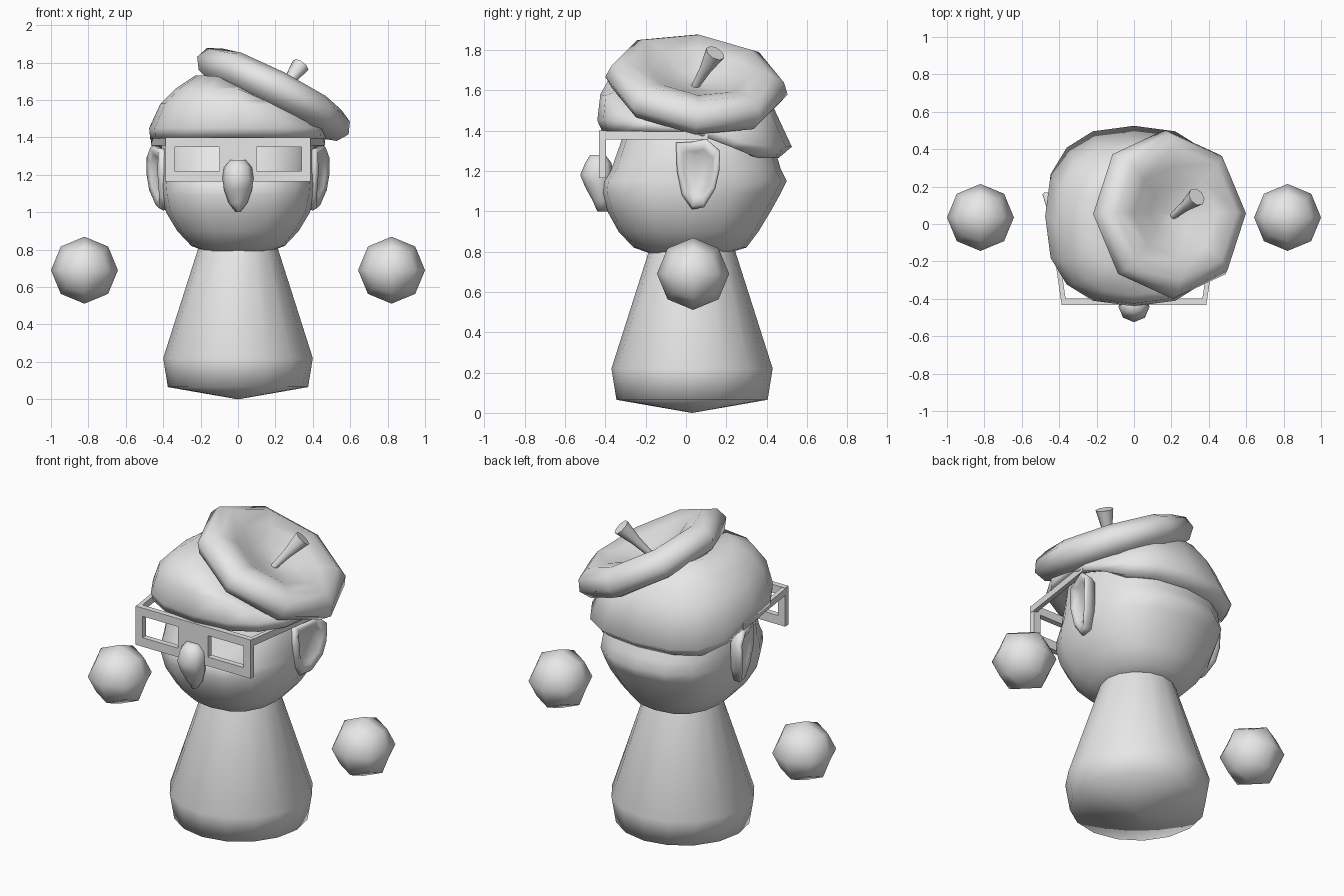
import bpy, bmesh, math
from mathutils import Matrix, Vector

if "Cube" in bpy.data.objects:
    bpy.data.objects.remove(bpy.data.objects["Cube"])

GREY = (0.8, 0.8, 0.8, 1.0)
mat = bpy.data.materials.new("plain grey")
mat.use_nodes = True
mat.diffuse_color = GREY
mat.node_tree.nodes["Principled BSDF"].inputs["Base Color"].default_value = GREY


def finish(name, bm, angle=180):
    """Turn a bmesh into a coloured object; angle 0 means flat shading."""
    bmesh.ops.remove_doubles(bm, verts=bm.verts, dist=0.0005)
    bmesh.ops.recalc_face_normals(bm, faces=bm.faces)
    for f in bm.faces:
        f.smooth = angle > 0
    for e in bm.edges:
        e.smooth = e.calc_face_angle(0) <= math.radians(angle)
    me = bpy.data.meshes.new(name)
    bm.to_mesh(me)
    bm.free()
    me.materials.append(mat)
    ob = bpy.data.objects.new(name, me)
    bpy.context.collection.objects.link(ob)
    return ob


def skin(name, rings, angle=180):
    """Bridge rings of points and close both ends."""
    bm = bmesh.new()
    vs = [[bm.verts.new(p) for p in r] for r in rings]
    n = len(vs[0])
    for a, b in zip(vs, vs[1:]):
        for i in range(n):
            j = (i + 1) % n
            bm.faces.new((a[i], a[j], b[j], b[i]))
    for end in (vs[0], vs[-1]):
        bm.faces.new(end)
    return finish(name, bm, angle)


def loft(name, levels, n, power=1.0, tweak=None, angle=180):
    """Oval rings from (z, half width, front y, back y); power below 1 squares them."""
    def sp(v):
        return math.copysign(abs(v) ** power, v) if abs(v) > 1e-6 else 0.0
    rings = []
    for z, rx, yf, yb in levels:
        ring = []
        for i in range(n):
            a = math.tau * i / n
            p = Vector((rx * sp(math.cos(a)),
                        (yf + yb) / 2 + (yb - yf) / 2 * sp(math.sin(a)), z))
            ring.append(tweak(p) if tweak else p)
        rings.append(ring)
    return skin(name, rings, angle)


# Body: bell shape with a shallow pointed base
loft("body", [(z, r, 0.03 - r, 0.03 + r) for z, r in
              ((0.0, 0.002), (0.065, 0.375), (0.22, 0.40), (0.80, 0.215), (0.87, 0.19))], 16)

# Head: full cheeks, with the brow set back
loft("head", [(0.785, 0.16, -0.16, 0.18), (0.82, 0.25, -0.26, 0.30), (0.90, 0.325, -0.335, 0.36),
              (1.00, 0.385, -0.39, 0.42), (1.09, 0.405, -0.42, 0.47), (1.15, 0.41, -0.415, 0.50),
              (1.21, 0.41, -0.37, 0.47), (1.38, 0.41, -0.31, 0.42), (1.48, 0.33, -0.25, 0.34)],
     16, power=0.84)


# Cap: dome that drops at the nape and stays under the beret
def cap_shape(p):
    s = min(max((p.y - 0.08) / 0.26, 0), 1)
    p.z -= 0.13 * s * s * (3 - 2 * s) * min(max((1.62 - p.z) / 0.15, 0), 1)
    p.z = min(p.z, 1.57 - 0.51 * (p.x - 0.2))
    return p


loft("cap", [(1.405, 0.41, -0.36, 0.40), (1.395, 0.47, -0.415, 0.46), (1.45, 0.475, -0.44, 0.525),
             (1.58, 0.415, -0.425, 0.42), (1.66, 0.335, -0.38, 0.34),
             (1.73, 0.23, -0.25, 0.25), (1.78, 0.002, 0, 0.003)],
     16, power=0.8, tweak=cap_shape)

# Beret: tilted puffy disc with a shallow sunken middle
beret = loft("beret", [(z, r, -r, r) for r, z in
                       ((0.16, -0.12), (0.31, -0.125), (0.415, -0.09), (0.455, -0.03), (0.43, 0.035),
                        (0.36, 0.07), (0.25, 0.045), (0.13, -0.005), (0.003, -0.025))], 8)
beret.data.transform(Matrix.Translation((0.2, 0.055, 1.65))
                     @ Matrix.Rotation(math.radians(-7), 4, "X")
                     @ Matrix.Rotation(math.radians(27), 4, "Y")
                     @ Matrix.Rotation(math.radians(3), 4, "Z"))

# Stem: flared stalk on the beret
base, tip = Vector((0.205, 0.04, 1.61)), Vector((0.335, 0.145, 1.785))
axis = tip - base
turn = Matrix.Translation(base) @ axis.to_track_quat("Z", "Y").to_matrix().to_4x4()
stem = loft("beret_stem", [(axis.length * t, r, -r, r) for t, r in
                           ((0, 0.018), (0.5, 0.028), (1, 0.05))], 8, angle=50)
stem.data.transform(turn)

# Nose
loft("nose", [(1.00, 0.012, -0.44, -0.38), (1.05, 0.05, -0.462, -0.37), (1.12, 0.075, -0.50, -0.36),
              (1.18, 0.083, -0.525, -0.36), (1.24, 0.075, -0.50, -0.37), (1.28, 0.04, -0.475, -0.40)], 8)

# Glasses front: grid of cells with two openings
xs = (-0.388, -0.34, -0.10, 0.10, 0.34, 0.388)
zs = (1.165, 1.22, 1.35, 1.40)
bm = bmesh.new()
for i in range(5):
    for j in range(3):
        if not (j == 1 and i in (1, 3)):
            bm.faces.new([bm.verts.new((x, -0.432, z)) for x, z in
                          ((xs[i], zs[j]), (xs[i + 1], zs[j]),
                           (xs[i + 1], zs[j + 1]), (xs[i], zs[j + 1]))])
frame = finish("glasses_frame", bm, 0)
thick = frame.modifiers.new("thickness", "SOLIDIFY")
thick.thickness = 0.034
thick.offset = -1 if frame.data.polygons[0].normal.y < 0 else 1

# Paired parts
EAR = ((-0.05, 1.34), (0.03, 1.345), (0.10, 1.36), (0.17, 1.30), (0.165, 1.20),
       (0.145, 1.11), (0.09, 1.02), (0.03, 1.01), (-0.02, 1.08), (-0.045, 1.20))
for side, sx in (("left", 1), ("right", -1)):
    # Ear: thin dish, wider at the top and flaring to the back
    rings = []
    for out, k in ((-0.05, 0.85), (-0.02, 0.97), (0.015, 1.0), (0.03, 0.9), (0.015, 0.68), (0.0, 0.55)):
        ring = []
        for y, z in EAR:
            y, z = 0.06 + (y - 0.06) * k, 1.19 + (z - 1.19) * k
            lower = 0.25 * max(1.15 - z, 0)
            ring.append((sx * (0.395 + 0.31 * (y + 0.05) + out - lower), y, z))
        rings.append(ring)
    skin(side + "_ear", rings)

    # Glasses arm
    skin(side + "_glasses_arm",
         [[(sx * (x + dx), y, z) for dx, z in
           ((-0.013, 1.357), (0.013, 1.357), (0.013, 1.398), (-0.013, 1.398))]
          for x, y in ((0.375, -0.425), (0.452, 0.11))], 0)

    # Floating hand: rounded cube with its corners drawn in
    bm = bmesh.new()
    bmesh.ops.create_cube(bm, size=2)
    bmesh.ops.subdivide_edges(bm, edges=bm.edges[:], cuts=1, use_grid_fill=True)
    for v in bm.verts:
        radius = 0.163 if v.co.length > 1.6 else 0.179
        v.co = v.co.normalized() * radius + Vector((sx * 0.821, 0.035, 0.69))
    finish(side + "_hand", bm)
